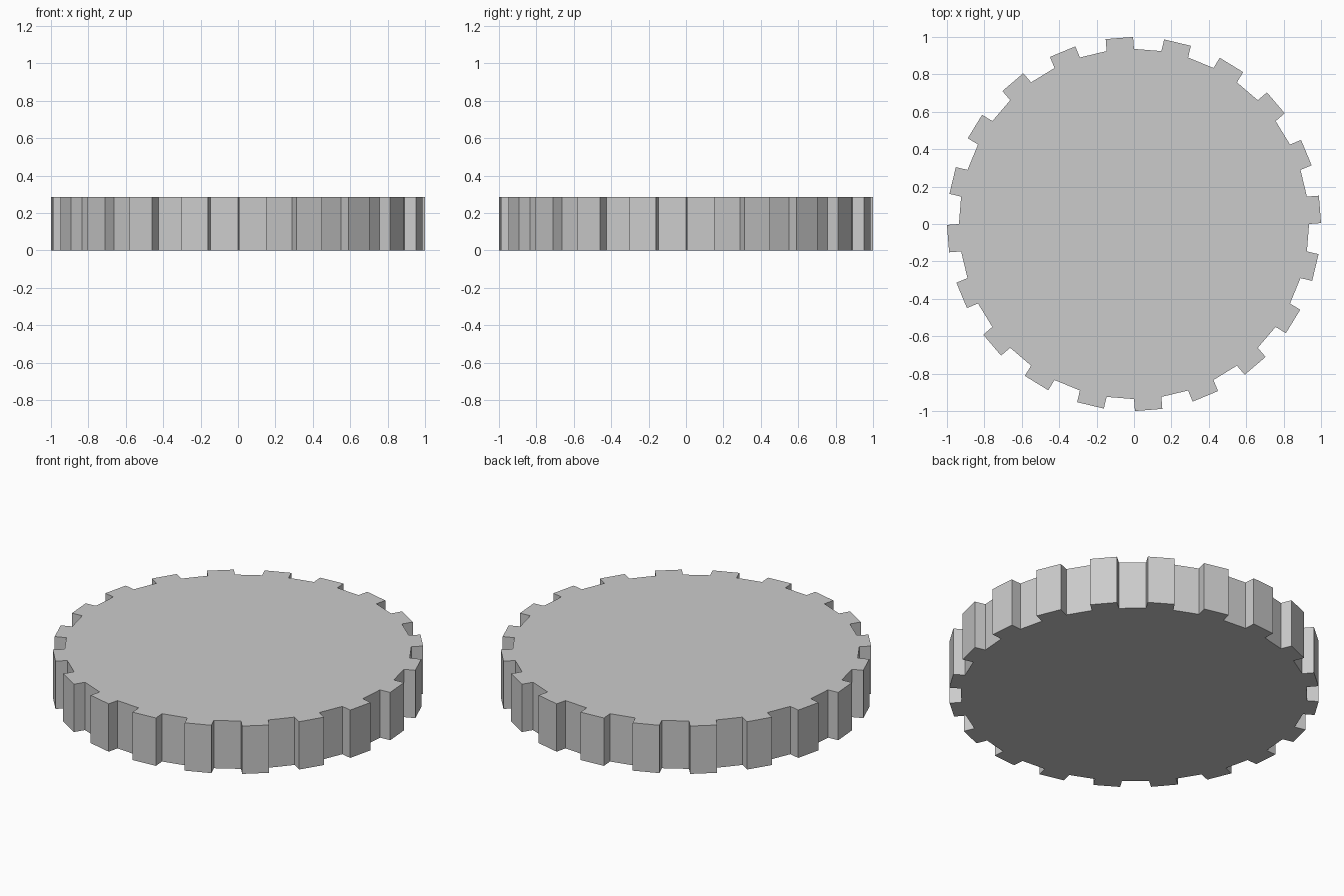
import bpy, bmesh
from math import radians, sin, cos, sqrt
from mathutils import Vector

if "Cube" in bpy.data.objects:
    bpy.data.objects.remove(bpy.data.objects["Cube"])

TEETH = 20
ROOT_R = 0.936      # radius of the 40-sided body
TIP_R = 1.0         # radius to the tooth corners
HEIGHT = 0.285
STEP = radians(180 / TEETH)


def polar(r, a):
    return Vector((r * cos(a), r * sin(a), 0))


# Gear outline: every other side of the polygon is pushed straight outward
half_width = ROOT_R * sin(STEP / 2)
push = sqrt(TIP_R ** 2 - half_width ** 2) - ROOT_R * cos(STEP / 2)
outline = []
for i in range(TEETH):
    a0 = 2 * i * STEP
    a1 = a0 + STEP
    p0, p1 = polar(ROOT_R, a0), polar(ROOT_R, a1)
    out = polar(push, (a0 + a1) / 2)
    outline += [p0, p0 + out, p1 + out, p1]

# Extrude the outline into a flat-shaded solid wheel
bm = bmesh.new()
base = bm.faces.new([bm.verts.new(p) for p in outline])
ext = bmesh.ops.extrude_face_region(bm, geom=[base], use_keep_orig=True)
top = [v for v in ext["geom"] if isinstance(v, bmesh.types.BMVert)]
bmesh.ops.translate(bm, verts=top, vec=(0, 0, HEIGHT))
bmesh.ops.recalc_face_normals(bm, faces=bm.faces)
mesh = bpy.data.meshes.new("gear_wheel")
bm.to_mesh(mesh)
bm.free()
bpy.context.collection.objects.link(bpy.data.objects.new("gear_wheel", mesh))
